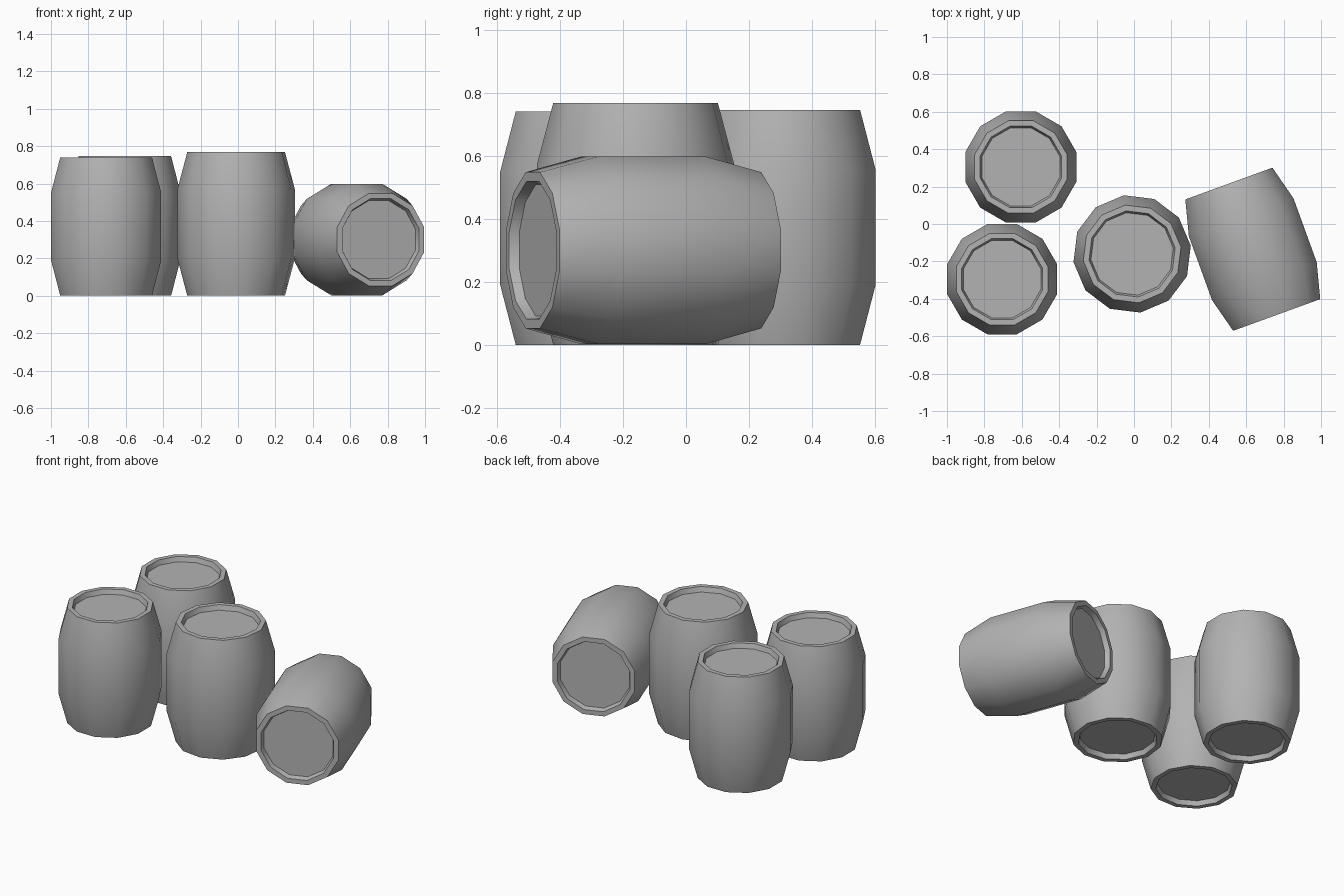
import bpy
import bmesh
from math import cos, sin, pi, radians
from mathutils import Matrix

cube = bpy.data.objects.get("Cube")
if cube:
    bpy.data.objects.remove(cube, do_unlink=True)

# One plain grey for everything
grey = bpy.data.materials.new("plain grey")
grey.use_nodes = True
colour = (0.45, 0.45, 0.45, 1)
grey.diffuse_color = colour
grey.node_tree.nodes["Principled BSDF"].inputs["Base Color"].default_value = colour

SIDES = 12
HALF = 0.37
# Half profile from the recessed lid outward to the bulge: (radius, height)
TOP = [(0.214, HALF - 0.03), (0.224, HALF), (0.254, HALF), (0.305, 0.18)]
PROFILE = TOP + [(r, -z) for r, z in reversed(TOP)]


def barrel(name, location, scale, rotation):
    """Twelve-sided barrel lathed from the profile, closed by a lid at each end."""
    bm = bmesh.new()
    rings = []
    for r, z in PROFILE:
        angles = [2 * pi * (i + 0.5) / SIDES for i in range(SIDES)]
        rings.append([bm.verts.new((r * cos(a), r * sin(a), z)) for a in angles])
    for a, b in zip(rings, rings[1:]):
        for i in range(SIDES):
            j = (i + 1) % SIDES
            bm.faces.new((a[i], b[i], b[j], a[j]))
    bm.faces.new(rings[0])
    bm.faces.new(rings[-1][::-1])
    bmesh.ops.recalc_face_normals(bm, faces=bm.faces)
    mesh = bpy.data.meshes.new(name)
    bm.to_mesh(mesh)
    bm.free()
    mesh.materials.append(grey)
    obj = bpy.data.objects.new(name, mesh)
    bpy.context.collection.objects.link(obj)
    obj.matrix_world = (Matrix.Translation(location) @ rotation.to_4x4()
                        @ Matrix.Scale(scale, 4))
    # Smooth staves, crisp rims
    bpy.ops.object.select_all(action="DESELECT")
    obj.select_set(True)
    bpy.context.view_layer.objects.active = obj
    bpy.ops.object.shade_smooth_by_angle(angle=radians(40))


def turn(degrees):
    return Matrix.Rotation(radians(degrees), 3, "Z")


# Three standing barrels
for name, x, y, scale, angle in [
    ("back_barrel", -0.605, 0.305, 1.008, 0),
    ("front_barrel", -0.705, -0.295, 1.0, 0),
    ("middle_barrel", -0.01, -0.16, 1.038, -7),
]:
    barrel(name, (x, y, HALF * scale), scale, turn(angle))

# One barrel lying on its side
barrel("fallen_barrel", (0.635, -0.135, 0.3), 1.01,
       turn(20) @ Matrix.Rotation(radians(90), 3, "X"))
